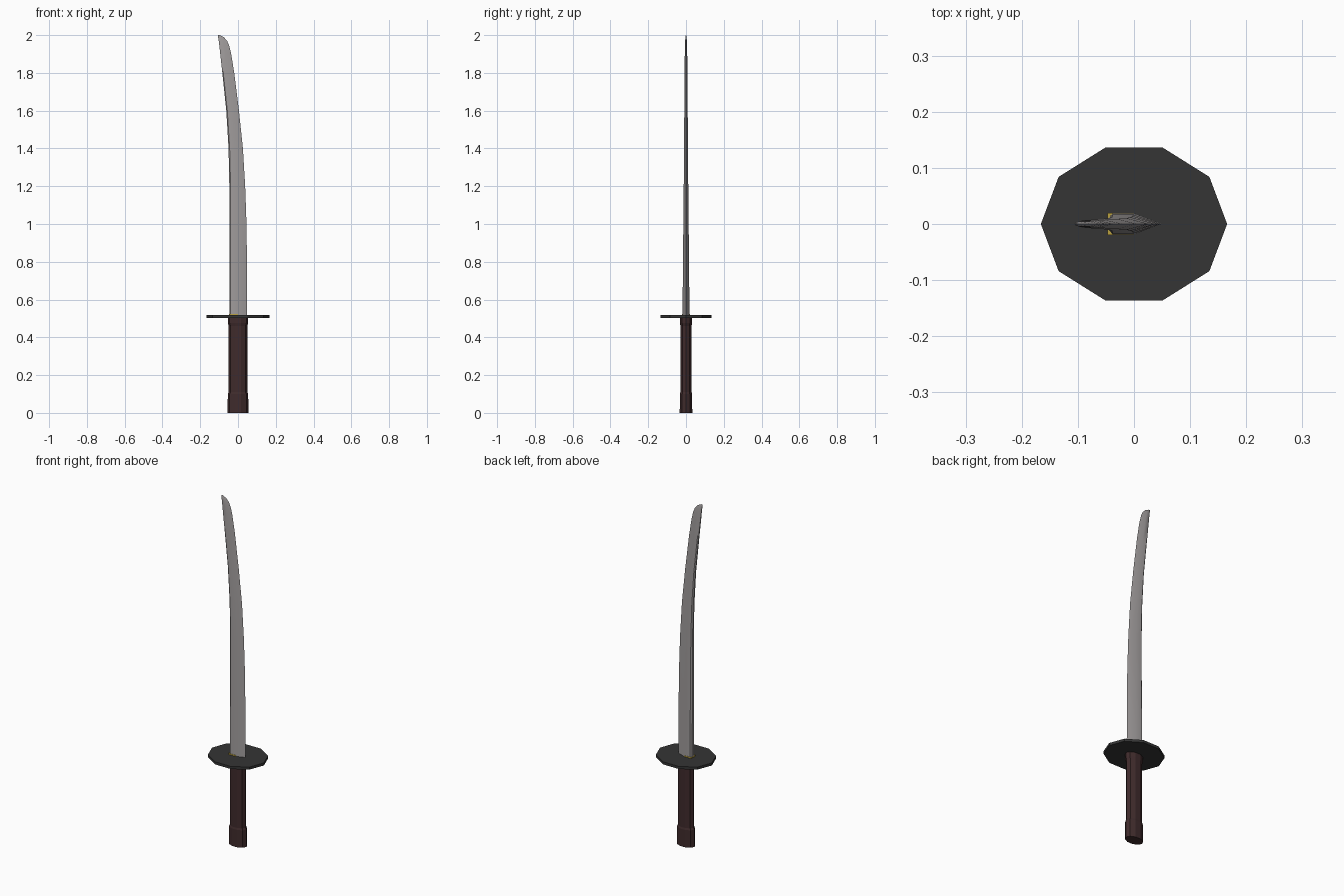
import bpy, bmesh, math

if "Cube" in bpy.data.objects:
    bpy.data.objects.remove(bpy.data.objects["Cube"])


def material(name, rgb):
    m = bpy.data.materials.new(name)
    m.diffuse_color = (*rgb, 1)
    m.use_nodes = True
    m.node_tree.nodes["Principled BSDF"].inputs["Base Color"].default_value = m.diffuse_color
    return m


STEEL = material("blade_steel", (0.36, 0.34, 0.34))
IRON = material("dark_iron", (0.035, 0.035, 0.035))
WRAP = material("dark_brown_wrap", (0.05, 0.024, 0.025))
BRASS = material("brass", (0.5, 0.36, 0.05))


def loft(name, rings, mat, smooth=None):
    """Skin a list of equal-length rings of points and cap both ends."""
    bm = bmesh.new()
    vs = [[bm.verts.new(p) for p in ring] for ring in rings]
    n = len(vs[0])
    for a, b in zip(vs, vs[1:]):
        for i in range(n):
            j = (i + 1) % n
            bm.faces.new((a[i], a[j], b[j], b[i]))
    bm.faces.new(vs[0][::-1])
    bm.faces.new(vs[-1])
    bmesh.ops.recalc_face_normals(bm, faces=bm.faces)
    me = bpy.data.meshes.new(name)
    bm.to_mesh(me)
    bm.free()
    me.materials.append(mat)
    ob = bpy.data.objects.new(name, me)
    bpy.context.collection.objects.link(ob)
    if smooth:
        bpy.ops.object.select_all(action='DESELECT')
        ob.select_set(True)
        bpy.context.view_layer.objects.active = ob
        bpy.ops.object.shade_smooth_by_angle(angle=math.radians(smooth))
    return ob


def decagon(rx, ry, z):
    return [(rx * math.cos(i * math.pi / 5), ry * math.sin(i * math.pi / 5), z)
            for i in range(10)]


# Handle with flared pommel and collar
handle = [(0, .055, .035), (.10, .054, .034), (.11, .049, .031),
          (.46, .049, .031), (.475, .054, .034), (.505, .054, .034)]
loft("handle", [decagon(rx, ry, z) for z, rx, ry in handle], WRAP)

# Ten-sided guard
loft("guard", [decagon(.166, .143, z) for z in (.502, .517)], IRON)

# Brass collar at the blade base
loft("blade_collar", [[(-.047, -.020, z), (0, -.020, z), (0, .020, z), (-.047, .020, z)]
                      for z in (.515, .524)], BRASS)

# Curved blade: z, spine x, cutting edge x, half thickness
stations = [(.51, -.046, .049, .0185), (.75, -.046, .048, .0165), (1.0, -.046, .045, .014),
            (1.2, -.046, .038, .012), (1.4, -.050, .026, .0105), (1.6, -.062, .005, .009),
            (1.8, -.083, -.020, .0075), (1.9, -.094, -.036, .0065), (1.945, -.099, -.047, .0055),
            (1.97, -.102, -.058, .0045), (1.988, -.105, -.074, .003), (2.0, -.107, -.098, .0008)]


def blade_ring(z, s, e, t):
    w = e - s
    half = [(s + .08 * w, t), (s + .48 * w, t)]
    return ([(s, -.5 * t, z)] + [(x, -y, z) for x, y in half] + [(e, 0, z)]
            + [(x, y, z) for x, y in half[::-1]] + [(s, .5 * t, z)])


loft("blade", [blade_ring(*st) for st in stations], STEEL, 35)
